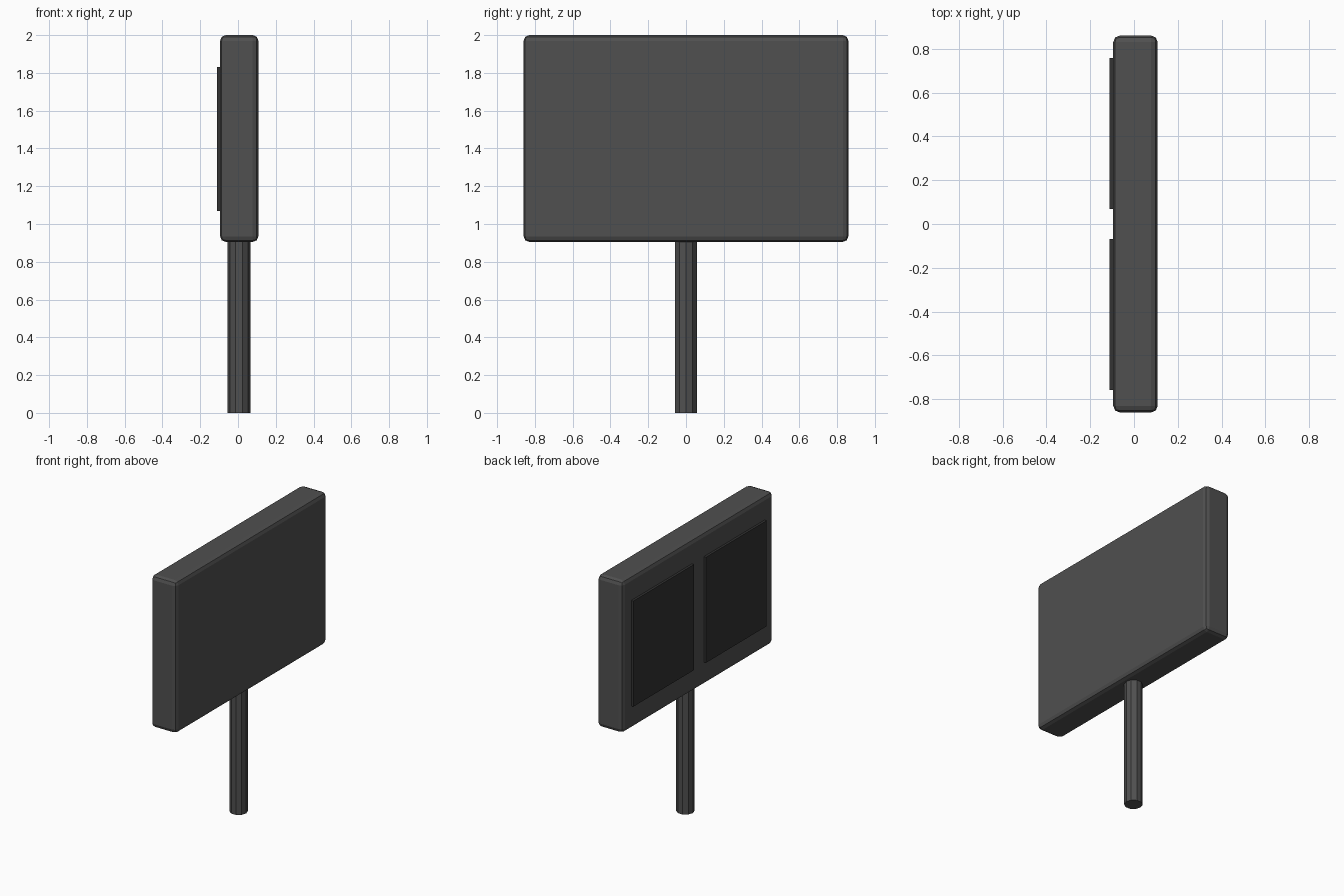
import bpy, math

if "Cube" in bpy.data.objects:
    bpy.data.objects.remove(bpy.data.objects["Cube"])


def material(name, v):
    m = bpy.data.materials.new(name)
    m.diffuse_color = (v, v, v, 1)
    m.use_nodes = True
    m.node_tree.nodes["Principled BSDF"].inputs["Base Color"].default_value = m.diffuse_color
    return m


grey = material("dark_grey", 0.08)
black = material("near_black", 0.033)


def box(name, lo, hi, mat):
    mid = [(a + b) / 2 for a, b in zip(lo, hi)]
    bpy.ops.mesh.primitive_cube_add(size=1, location=mid)
    o = bpy.context.object
    o.name = name
    o.scale = [b - a for a, b in zip(lo, hi)]
    bpy.ops.object.transform_apply(location=False, rotation=False, scale=True)
    o.data.materials.append(mat)
    return o


# Sign board with rounded edges
board = box("board", (-0.095, -0.86, 0.905), (0.108, 0.86, 2.0), grey)
bev = board.modifiers.new("rounded_edges", 'BEVEL')
bev.width = 0.03
bev.segments = 2

# Two thin panels on the left face
for side, y0, y1 in (("front", -0.757, -0.068), ("back", 0.068, 0.757)):
    box(side + "_panel", (-0.112, y0, 1.07), (-0.09, y1, 1.83), black)

# Ten-sided post, a corner pointing along x
bpy.ops.mesh.primitive_cylinder_add(vertices=10, radius=0.06, depth=0.92,
                                    location=(0.005, 0, 0.46),
                                    rotation=(0, 0, math.pi / 2))
post = bpy.context.object
post.name = "post"
post.data.materials.append(grey)
